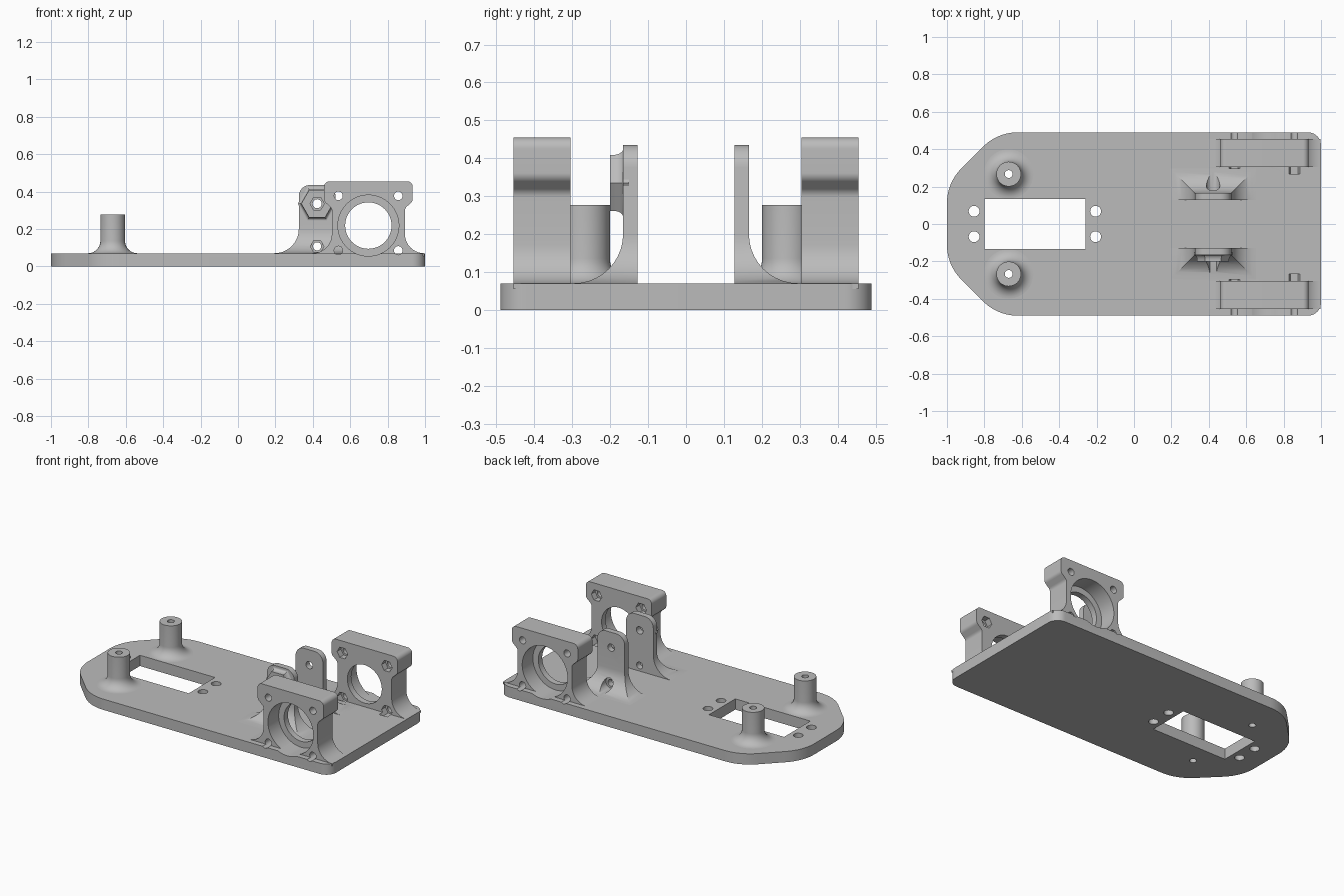
import bpy, bmesh, math
from mathutils import Vector

if "Cube" in bpy.data.objects:
    bpy.data.objects.remove(bpy.data.objects["Cube"], do_unlink=True)

GREY = (0.5, 0.5, 0.5, 1)
mat = bpy.data.materials.new("plain grey")
mat.use_nodes = True
mat.diffuse_color = GREY
mat.node_tree.nodes["Principled BSDF"].inputs["Base Color"].default_value = GREY


def loft(name, rings):
    """Skin a stack of equal-length rings and cap both ends."""
    bm = bmesh.new()
    rows = [[bm.verts.new(p) for p in ring] for ring in rings]
    n = len(rows[0])
    for a, b in zip(rows, rows[1:]):
        for i in range(n):
            j = (i + 1) % n
            bm.faces.new((a[i], a[j], b[j], b[i]))
    bm.faces.new(rows[0])
    bm.faces.new(rows[-1])
    bmesh.ops.recalc_face_normals(bm, faces=bm.faces)
    mesh = bpy.data.meshes.new(name)
    bm.to_mesh(mesh)
    bm.free()
    mesh.materials.append(mat)
    obj = bpy.data.objects.new(name, mesh)
    bpy.context.collection.objects.link(obj)
    return obj


def place(pts, axis, h):
    return [(a, b, h) if axis == "z" else (a, h, b) for a, b in pts]


def prism(name, pts, axis, lo, hi):
    return loft(name, [place(pts, axis, lo), place(pts, axis, hi)])


def ngon(cx, cy, r, n=48):
    return [(cx + r * math.cos(math.tau * i / n), cy + r * math.sin(math.tau * i / n))
            for i in range(n)]


def rounded(corners, steps=10):
    """Polygon from (x, y, radius) corners with arcs at each radius."""
    out = []
    for i, (x, y, r) in enumerate(corners):
        p = Vector((x, y))
        if r == 0:
            out.append((x, y))
            continue
        u = (Vector(corners[i - 1][:2]) - p).normalized()
        v = (Vector(corners[(i + 1) % len(corners)][:2]) - p).normalized()
        half = u.angle(v) / 2
        c = p + (u + v).normalized() * (r / math.sin(half))
        a, b = p + u * (r / math.tan(half)) - c, p + v * (r / math.tan(half)) - c
        start = math.atan2(a.y, a.x)
        turn = (math.atan2(b.y, b.x) - start + math.pi) % math.tau - math.pi
        for k in range(steps + 1):
            t = start + turn * k / steps
            out.append((c.x + r * math.cos(t), c.y + r * math.sin(t)))
    return out


cutters = []


def cutter(pts, axis, lo, hi):
    obj = prism("cutter", pts, axis, lo, hi)
    obj.hide_render = True
    cutters.append(obj)
    return obj


def cut(obj, tools):
    bpy.context.view_layer.objects.active = obj
    for tool in tools:
        mod = obj.modifiers.new("cut", "BOOLEAN")
        mod.operation = "DIFFERENCE"
        mod.solver = "EXACT"
        mod.object = tool
        bpy.ops.object.modifier_apply(modifier=mod.name)


parts = []
TOP = 0.07          # upper surface of the base plate

# Base plate with a clipped, rounded nose
base = prism("base_plate", rounded([
    (1, -0.49, 0.07), (1, 0.49, 0.07), (-0.73, 0.49, 0.26), (-1, 0.22, 0.26),
    (-1, -0.22, 0.26), (-0.73, -0.49, 0.26)]), "z", 0, TOP)
parts.append(base)
slot = [(-0.8, -0.135), (-0.26, -0.135), (-0.26, 0.135), (-0.8, 0.135)]
base_cuts = [cutter(slot, "z", -0.1, 0.2)]
for x in (-0.855, -0.205):
    for y in (-0.068, 0.068):
        base_cuts.append(cutter(ngon(x, y, 0.029), "z", -0.1, 0.2))

# Values shared by the mirrored parts
MX, MZ = 0.697, 0.218       # motor axis
TX = 0.423                  # tab centre
half = [(0.3, 0.055, 0), (0.3, TOP, 0), (0.195, TOP, 0.104), (0.195, 0.31, 0.03),
        (0.237, 0.348, 0.03), (0.237, 0.455, 0.03)]
profile = rounded([(MX + x, z, r) for x, z, r in half]
                  + [(MX - x, z, r) for x, z, r in reversed(half)])
ARC = [math.radians(a) for a in range(0, 91, 9)]

for side, s in (("right", -1), ("left", 1)):
    # Standoff post with flared foot
    px, py, pr, flare = -0.67, 0.267 * s, 0.066, 0.066
    rings = [(0.055, pr + flare)]
    rings += [(TOP + flare * (1 - math.cos(a)), pr + flare * (1 - math.sin(a))) for a in ARC]
    rings.append((0.276, pr))
    post = loft(f"{side}_post", [place(ngon(px, py, r), "z", z) for z, r in rings])
    drill = cutter(ngon(px, py, 0.021), "z", -0.1, 0.4)
    cut(post, [drill])
    base_cuts.append(drill)

    # Motor bracket with stepped bore, bolt holes and nut pockets
    bracket = prism(f"{side}_motor_bracket", profile, "y", 0.305 * s, 0.455 * s)
    tools = [cutter(ngon(MX, MZ, 0.163, 64), "y", 0.345 * s, 0.52 * s),
             cutter(ngon(MX, MZ, 0.124, 64), "y", 0.28 * s, 0.52 * s)]
    for dx in (-0.16, 0.16):
        for z in (0.377, 0.085):
            tools.append(cutter(ngon(MX + dx, z, 0.023, 24), "y", 0.28 * s, 0.52 * s))
            tools.append(cutter(ngon(MX + dx, z, 0.038, 6), "y", 0.267 * s, 0.345 * s))
    cut(bracket, tools)
    base_cuts += tools

    # Upright tab, flat inside, with a curved foot on the other three sides
    R, cap, w = 0.13, 0.06, 0.098
    levels = [(0.055, R, R)]
    levels += [(TOP + R * (1 - math.cos(a)), R * (1 - math.sin(a)), R * (1 - math.sin(a)))
               for a in ARC]
    levels += [(0.435 - cap + cap * math.sin(a), -cap * (1 - math.cos(a)), 0) for a in ARC]
    tab = loft(f"{side}_tab", [
        [(TX - w - ox, 0.128 * s, z), (TX + w + ox, 0.128 * s, z),
         (TX + w + ox, (0.166 + oy) * s, z), (TX - w - ox, (0.166 + oy) * s, z)]
        for z, ox, oy in levels])
    pocket = ngon(TX, 0.107, 0.036, 6 if s < 0 else 32)
    upper = cutter(ngon(TX, 0.335, 0.024, 24), "y", 0.1 * s, 0.25 * s)
    cut(tab, [cutter(pocket, "y", 0.167 * s, 0.32 * s),
              cutter(ngon(TX, 0.107, 0.022, 24), "y", 0.1 * s, 0.25 * s), upper])
    parts += [post, bracket, tab]

    # Six-sided nut boss on one tab only
    if s < 0:
        rim, root = 0.085, 0.018
        boss_rings = [(-0.15, rim + root)]
        boss_rings += [(-0.166 - 0.028 * (1 - math.cos(a)), rim + root * (1 - math.sin(a)))
                       for a in ARC]
        boss_rings.append((-0.201, rim))
        boss = loft("nut_boss", [place(ngon(TX, 0.335, r, 6), "y", y) for y, r in boss_rings])
        cut(boss, [cutter(ngon(TX, 0.335, 0.038, 6), "y", -0.22, -0.172), upper])
        parts.append(boss)

cut(base, base_cuts)
for obj in cutters:
    bpy.data.objects.remove(obj, do_unlink=True)

# Smooth curves, sharp edges
bpy.ops.object.select_all(action="DESELECT")
for obj in parts:
    obj.select_set(True)
bpy.context.view_layer.objects.active = base
bpy.ops.object.shade_smooth_by_angle(angle=math.radians(30))
